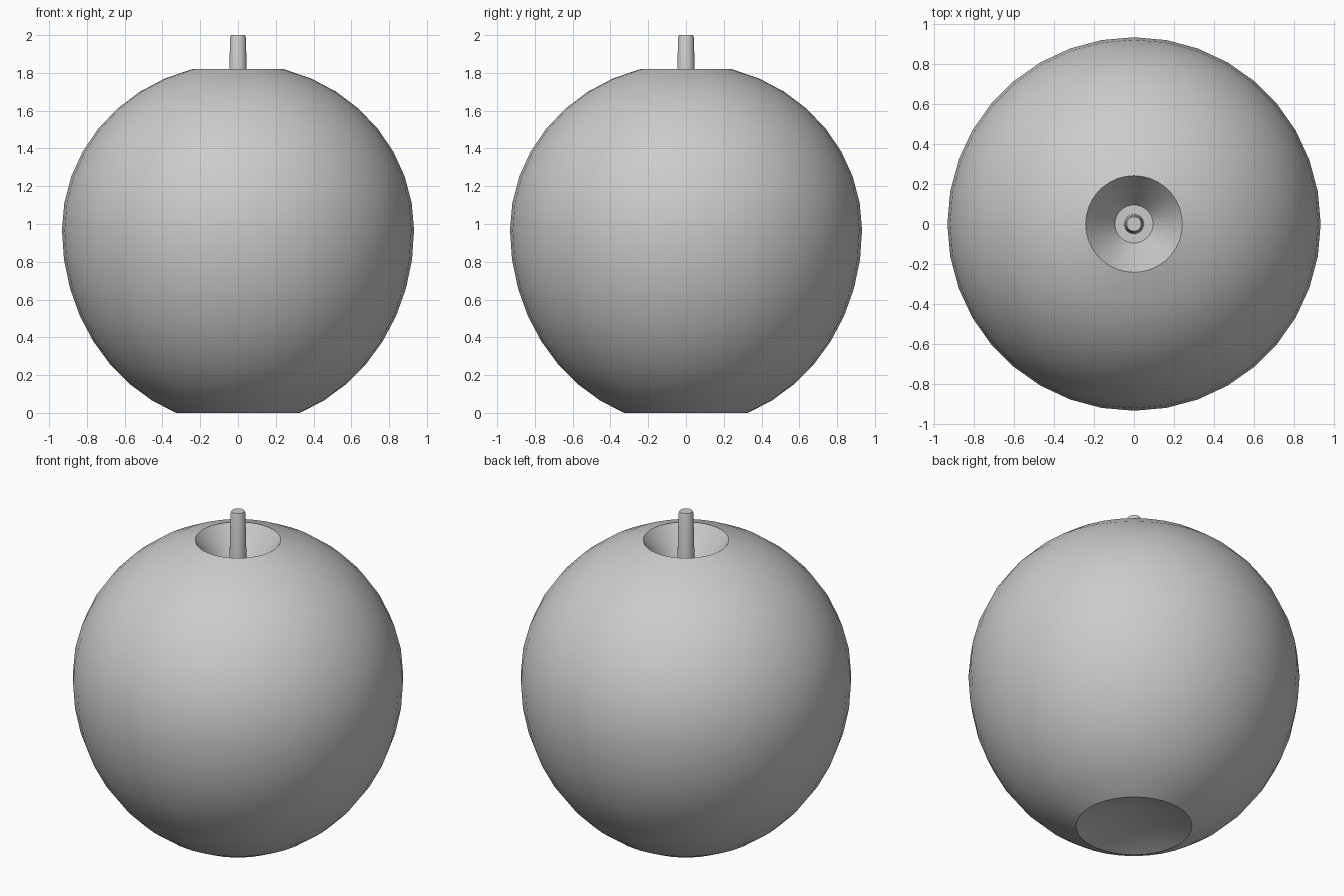
import bpy
import bmesh
from math import sin, cos, pi, radians

cube = bpy.data.objects.get("Cube")
if cube:
    bpy.data.objects.remove(cube, do_unlink=True)

grey = bpy.data.materials.new("plain grey")
grey.use_nodes = True
COLOUR = (0.6, 0.6, 0.6, 1)
grey.diffuse_color = COLOUR
grey.node_tree.nodes["Principled BSDF"].inputs["Base Color"].default_value = COLOUR


def lathe(name, profile, segments):
    """Revolve an (r, z) profile around the z axis."""
    bm = bmesh.new()
    rings = []
    for r, z in profile:
        if r == 0:
            rings.append([bm.verts.new((0, 0, z))] * segments)
        else:
            rings.append([bm.verts.new((r * cos(2 * pi * i / segments),
                                        r * sin(2 * pi * i / segments), z))
                          for i in range(segments)])
    for low, high in zip(rings, rings[1:]):
        for i in range(segments):
            j = (i + 1) % segments
            corners = dict.fromkeys((low[i], low[j], high[j], high[i]))
            bm.faces.new(list(corners))
    bmesh.ops.recalc_face_normals(bm, faces=bm.faces)
    mesh = bpy.data.meshes.new(name)
    bm.to_mesh(mesh)
    bm.free()
    mesh.materials.append(grey)
    obj = bpy.data.objects.new(name, mesh)
    bpy.context.collection.objects.link(obj)
    bpy.ops.object.select_all(action='DESELECT')
    obj.select_set(True)
    bpy.context.view_layer.objects.active = obj
    bpy.ops.object.shade_smooth_by_angle(angle=radians(30))
    return obj


# Fruit body: two half ellipses meeting at the widest ring
RADIUS, WAIST, LOWER, UPPER, STEPS = 0.932, 0.968, 1.034, 0.882, 8
bottom, top = radians(-69.5), radians(75)
skin = [(RADIUS * cos(a), WAIST + LOWER * sin(a))
        for a in (bottom * (1 - k / STEPS) for k in range(STEPS))]
skin += [(RADIUS * cos(a), WAIST + UPPER * sin(a))
         for a in (top * k / STEPS for k in range(STEPS + 1))]

# Hollow cone underneath, flat-floored funnel on top
underside = [(0, 0.1)]
funnel = [(0.095, 1.62), (0, 1.62)]
lathe("fruit_body", underside + skin + funnel, 36)

# Stem, slightly tapered with a small bevel at the tip
lathe("stem", [(0, 1.62), (0.05, 1.62), (0.042, 1.985), (0.036, 2.0), (0, 2.0)], 24)
